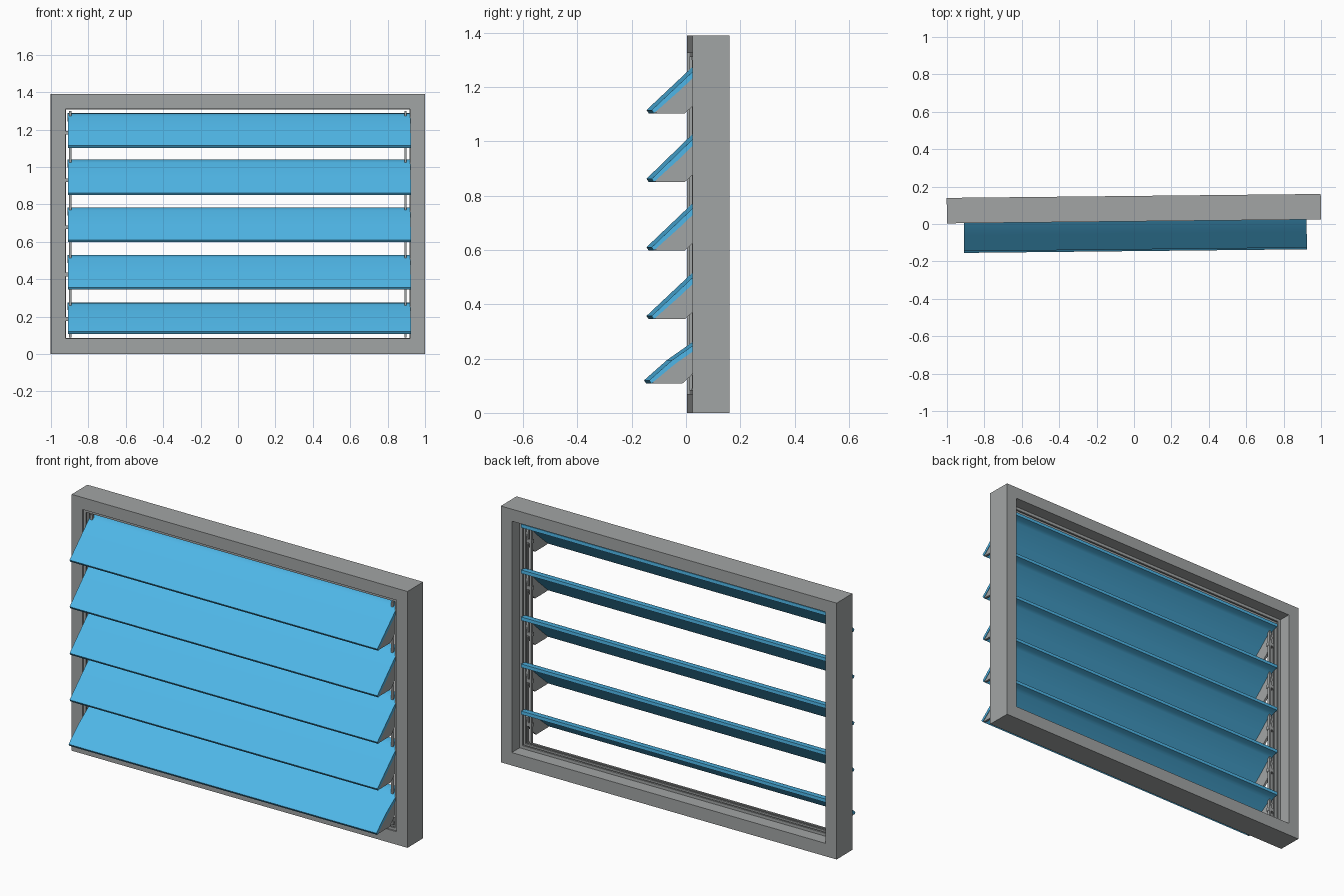
import bpy, bmesh, math
from mathutils import Matrix, Vector

if "Cube" in bpy.data.objects:
    bpy.data.objects.remove(bpy.data.objects["Cube"])

YAW = 0.0105  # the whole window is turned very slightly


def material(name, rgb):
    m = bpy.data.materials.new(name)
    m.diffuse_color = (*rgb, 1)
    m.use_nodes = True
    m.node_tree.nodes["Principled BSDF"].inputs["Base Color"].default_value = m.diffuse_color
    return m


GREY = material("frame grey", (0.36, 0.375, 0.375))
BLUE = material("louvre blue", (0.078, 0.47, 0.80))


def finish(name, bm, mat, smooth=False):
    bmesh.ops.recalc_face_normals(bm, faces=bm.faces)
    bm.transform(Matrix.Rotation(YAW, 4, 'Z'))
    me = bpy.data.meshes.new(name)
    bm.to_mesh(me)
    bm.free()
    me.materials.append(mat)
    ob = bpy.data.objects.new(name, me)
    bpy.context.collection.objects.link(ob)
    if smooth:
        bpy.context.view_layer.objects.active = ob
        ob.select_set(True)
        bpy.ops.object.shade_smooth_by_angle(angle=math.radians(30))
        ob.select_set(False)
    return ob


def ring(name, outer, inner, y0, y1, mat):
    """Rectangular picture-frame ring; rectangles are (x0, x1, z0, z1)."""
    bm = bmesh.new()

    def loop(r, y):
        return [bm.verts.new((x, y, z)) for x, z in
                ((r[0], r[2]), (r[1], r[2]), (r[1], r[3]), (r[0], r[3]))]
    loops = [loop(outer, y0), loop(outer, y1), loop(inner, y1), loop(inner, y0)]
    for a, b in zip(loops, loops[1:] + loops[:1]):
        for i in range(4):
            j = (i + 1) % 4
            bm.faces.new((a[i], a[j], b[j], b[i]))
    return finish(name, bm, mat)


def prism(name, profile, x0, x1, mat, smooth=False):
    """Extrude a (y, z) profile along x."""
    bm = bmesh.new()
    a = [bm.verts.new((x0, y, z)) for y, z in profile]
    b = [bm.verts.new((x1, y, z)) for y, z in profile]
    n = len(a)
    bm.faces.new(a)
    bm.faces.new(b)
    for i in range(n):
        j = (i + 1) % n
        bm.faces.new((a[i], a[j], b[j], b[i]))
    return finish(name, bm, mat, smooth)


def box(name, x0, x1, y0, y1, z0, z1, mat):
    return prism(name, [(y0, z0), (y1, z0), (y1, z1), (y0, z1)], x0, x1, mat)


def offset(path, d):
    """Shift an open (y, z) path sideways by d, towards its underside."""
    out = []
    for i in range(len(path)):
        a, b = path[max(i - 1, 0)], path[min(i + 1, len(path) - 1)]
        t = (Vector(b) - Vector(a)).normalized()
        out.append((path[i][0] + t.y * d, path[i][1] - t.x * d))
    return out


# outer frame and the inner weather tracks
OPEN = (-0.935, 0.935, 0.07, 1.325)
ring("outer_frame", (-1, 1, 0, 1.39), OPEN, 0.014, 0.150, GREY)
for i, (y0, y1, d) in enumerate([(0.022, 0.032, 0.014), (0.045, 0.055, 0.016),
                                 (0.072, 0.082, 0.016)]):
    inner = (OPEN[0] + d, OPEN[1] - d, OPEN[2] + d, OPEN[3] - d)
    ring(f"inner_track_{i}", OPEN, inner, y0, y1, GREY)

# vertical operating bars beside the louvres
for s, side in ((-1, "left"), (1, "right")):
    xs = sorted((s * 0.890, s * 0.902))
    box(f"operating_bar_{side}", *xs, 0.032, 0.046, 0.09, 1.30, GREY)

# curved louvre blades: (bottom z, top z, front tip y)
BLADES = [(0.108, 0.275, -0.145), (0.345, 0.53, -0.136), (0.598, 0.785, -0.136),
          (0.85, 1.04, -0.136), (1.103, 1.288, -0.136)]
for i, (zb, zt, yf) in enumerate(BLADES):
    bulge = 0.008 if i == 0 else 0.0
    z0, z1 = zb + 0.012, zt - 0.017
    top = [(yf, z0),
           (yf + 0.085, z0 + (z1 - z0) * 0.085 / (0.03 - yf) + bulge),
           (0.030, z1), (0.047, zt - 0.007), (0.066, zt - 0.001), (0.088, zt)]
    low = offset(top, 0.018)
    low[0] = (yf + 0.008, zb)
    prism(f"louvre_blade_{i}", top + low[::-1], -0.91, 0.923, BLUE, True)

    # end brackets below the blade, with a pivot into the jamb
    mid = offset(top, 0.012)
    plate = [mid[0], (yf + 0.02, zb), (yf + 0.122, zb),
             (yf + 0.155, zb + 0.03), (0.042, zb + 0.075),
             (0.050, zb + 0.12), mid[2]]
    for s, side, xo in ((-1, "left", 0.908), (1, "right", 0.920)):
        xs = sorted((s * xo, s * (xo - 0.012)))
        prism(f"end_bracket_{side}_{i}", plate, *xs, GREY)
        xs = sorted((s * 0.888, s * 0.935))
        box(f"pivot_{side}_{i}", *xs, 0.026, 0.046, zb + 0.07, zb + 0.09, GREY)
